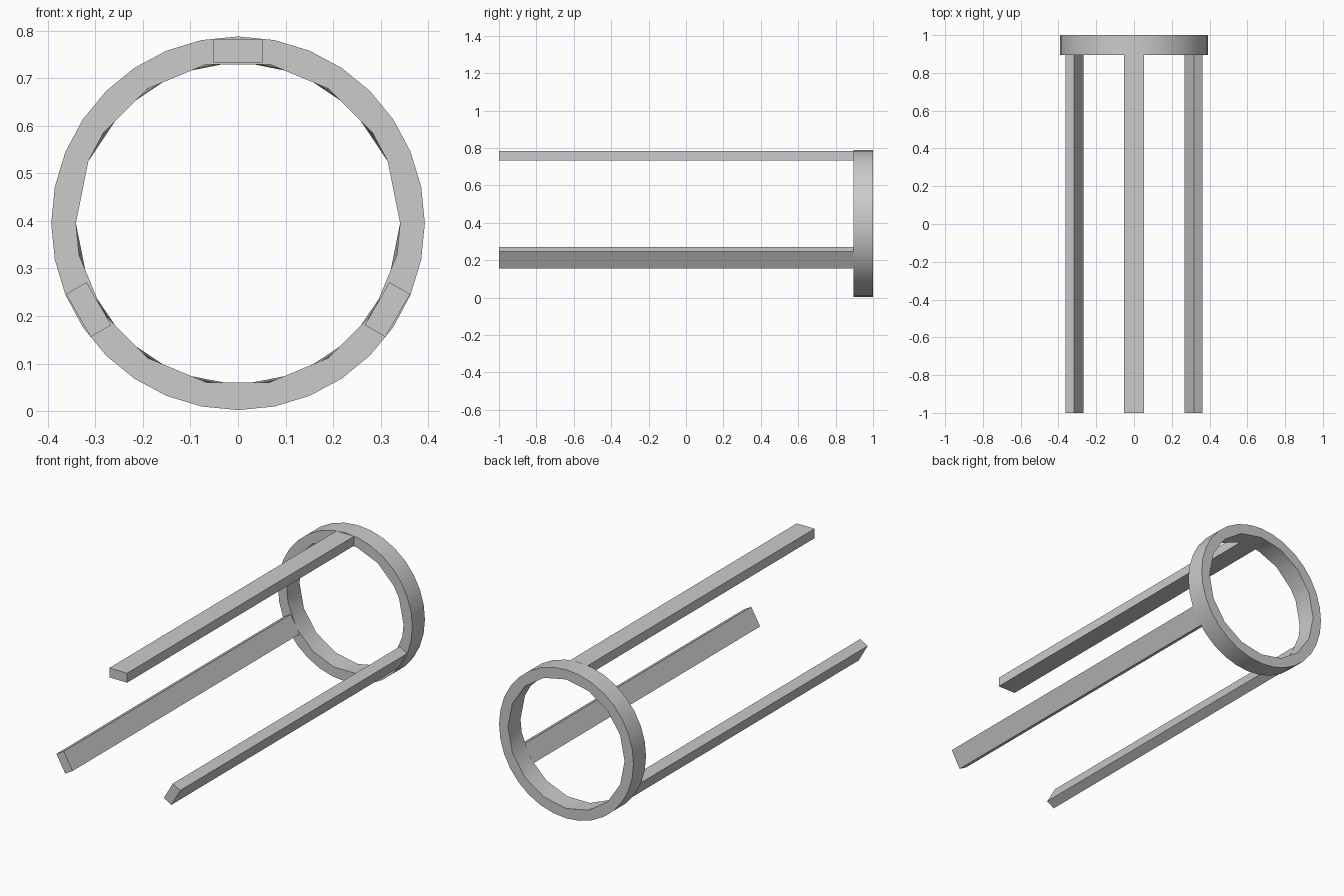
import bpy, bmesh
from math import radians, sin, cos
from mathutils import Matrix, Vector

cube = bpy.data.objects.get("Cube")
if cube:
    bpy.data.objects.remove(cube)

CENTRE = Vector((0, 0, 0.395))
R_OUT, R_IN = 0.393, 0.341
Y_FRONT, Y_JOIN, Y_BACK = -1.0, 0.895, 1.0
STEP = 11.25

grey = bpy.data.materials.new("plain grey")
grey.use_nodes = True
grey.diffuse_color = (0.6, 0.6, 0.6, 1)
grey.node_tree.nodes["Principled BSDF"].inputs["Base Color"].default_value = (0.6, 0.6, 0.6, 1)


def finish(bm, name):
    bmesh.ops.recalc_face_normals(bm, faces=bm.faces)
    mesh = bpy.data.meshes.new(name)
    bm.to_mesh(mesh)
    bm.free()
    mesh.materials.append(grey)
    obj = bpy.data.objects.new(name, mesh)
    bpy.context.collection.objects.link(obj)
    return obj


def loop(bm, radius, y, steps):
    """Circle of vertices at the given multiples of STEP."""
    return [(s, bm.verts.new(CENTRE + Vector((radius * cos(radians(s * STEP)), y,
                                              radius * sin(radians(s * STEP))))))
            for s in steps]


def zip_loops(bm, a, b):
    """Skin two loops that may have different numbers of vertices."""
    a, b = a + [(32, a[0][1])], b + [(32, b[0][1])]
    i = j = 0
    while i < len(a) - 1 or j < len(b) - 1:
        na = a[i + 1][0] if i < len(a) - 1 else 99
        nb = b[j + 1][0] if j < len(b) - 1 else 99
        face = [b[j][1], a[i][1]]
        if na <= nb:
            i += 1
            face.append(a[i][1])
        if nb <= na:
            j += 1
            face.append(b[j][1])
        bm.faces.new(face)


# End ring: fine outer rim, coarser and staggered inner rim
front_inner = [0, 2, 3, 5, 7, 9, 11, 13, 14, 16, 17, 19, 21, 23, 25, 27, 29, 31]
bm = bmesh.new()
rims = [loop(bm, R_OUT, Y_JOIN, range(32)),
        loop(bm, R_OUT, Y_BACK, range(32)),
        loop(bm, R_IN, Y_BACK, range(0, 32, 2)),
        loop(bm, R_IN, Y_JOIN, front_inner)]
for k in range(4):
    zip_loops(bm, rims[k], rims[(k + 1) % 4])
ring = finish(bm, "end_ring")
bpy.ops.object.select_all(action='DESELECT')
ring.select_set(True)
bpy.context.view_layer.objects.active = ring
bpy.ops.object.shade_smooth_by_angle(angle=radians(30))

# Three long flat bars spaced evenly round the ring
for name, turn in (("top_bar", 0), ("left_bar", 120), ("right_bar", 240)):
    bm = bmesh.new()
    bmesh.ops.create_cube(bm, size=1)
    bmesh.ops.scale(bm, verts=bm.verts, vec=(0.104, Y_JOIN - Y_FRONT, 0.05))
    bmesh.ops.translate(bm, verts=bm.verts, vec=(0, (Y_JOIN + Y_FRONT) / 2, 0.363))
    bmesh.ops.transform(bm, verts=bm.verts,
                        matrix=Matrix.Translation(CENTRE) @ Matrix.Rotation(radians(turn), 4, 'Y'))
    finish(bm, name)
